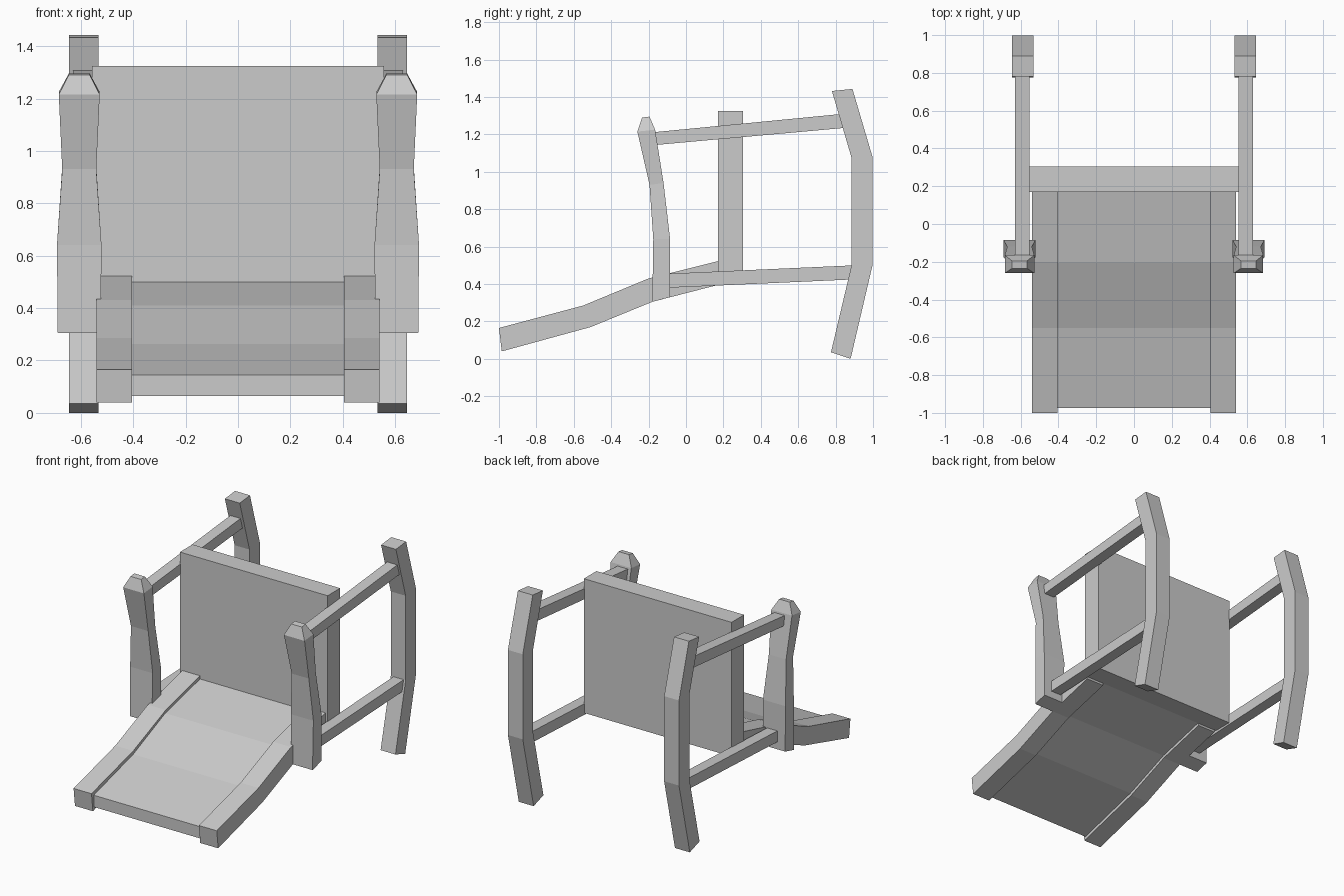
import bpy, bmesh

default = bpy.data.objects.get("Cube")
if default:
    bpy.data.objects.remove(default)

GREY = (0.6, 0.6, 0.6, 1)
mat = bpy.data.materials.new("plain_grey")
mat.use_nodes = True
mat.diffuse_color = GREY
mat.node_tree.nodes["Principled BSDF"].inputs["Base Color"].default_value = GREY


def loft(name, rings):
    """Join equal-sized rings of points with quads and cap both ends."""
    bm = bmesh.new()
    loops = [[bm.verts.new(p) for p in ring] for ring in rings]
    for a, b in zip(loops, loops[1:]):
        for i in range(len(a)):
            j = (i + 1) % len(a)
            bm.faces.new((a[i], a[j], b[j], b[i]))
    bm.faces.new(loops[0][::-1])
    bm.faces.new(loops[-1])
    bmesh.ops.recalc_face_normals(bm, faces=bm.faces)
    mesh = bpy.data.meshes.new(name)
    bm.to_mesh(mesh)
    bm.free()
    mesh.materials.append(mat)
    obj = bpy.data.objects.new(name, mesh)
    bpy.context.collection.objects.link(obj)
    return obj


def beam(name, x0, x1, first, second):
    """Rectangular beam: two matching (y, z) edge lines, spanning x0..x1."""
    return loft(name, [[(x0, *p), (x1, *p), (x1, *q), (x0, *q)]
                       for p, q in zip(first, second)])


# Bent seat ramp with a thicker rail along each side
beam("seat", -0.405, 0.405,
     [(-0.975, 0.145), (-0.55, 0.262), (-0.205, 0.41), (0.17, 0.5)],
     [(-0.975, 0.065), (-0.52, 0.19), (-0.185, 0.325), (0.17, 0.415)])

# Upright back panel
beam("backrest", -0.557, 0.557,
     [(0.17, 0.41), (0.17, 1.325)], [(0.305, 0.41), (0.305, 1.325)])

# Front post sections: half width, then front and back (y, z) edges
POST = [(0.082, (-0.18, 0.305), (-0.085, 0.33)),
        (0.085, (-0.175, 0.64), (-0.085, 0.64)),
        (0.065, (-0.195, 0.93), (-0.12, 0.94)),
        (0.078, (-0.26, 1.215), (-0.165, 1.225)),
        (0.04, (-0.235, 1.29), (-0.195, 1.295))]

for side, s in (("left", 1), ("right", -1)):
    beam(side + "_seat_rail", s * 0.405, s * 0.54,
         [(-1, 0.165), (-0.55, 0.285), (-0.2, 0.43), (0.17, 0.522)],
         [(-0.985, 0.04), (-0.51, 0.17), (-0.18, 0.305), (0.17, 0.395)])

    beam(side + "_back_leg", s * 0.533, s * 0.645,
         [(0.775, 0.035), (0.885, 0.5), (0.885, 1.075), (0.78, 1.432)],
         [(0.88, 0), (0.997, 0.5), (0.997, 1.08), (0.89, 1.443)])

    beam(side + "_arm_bar", s * 0.553, s * 0.63,
         [(-0.19, 1.21), (0.84, 1.31)], [(-0.17, 1.143), (0.85, 1.235)])

    beam(side + "_lower_bar", s * 0.553, s * 0.63,
         [(-0.1, 0.455), (0.9, 0.5)], [(-0.1, 0.38), (0.9, 0.425)])

    c = s * 0.606
    loft(side + "_front_post",
         [[(c - w, *f), (c + w, *f), (c + w, *b), (c - w, *b)]
          for w, f, b in POST])
